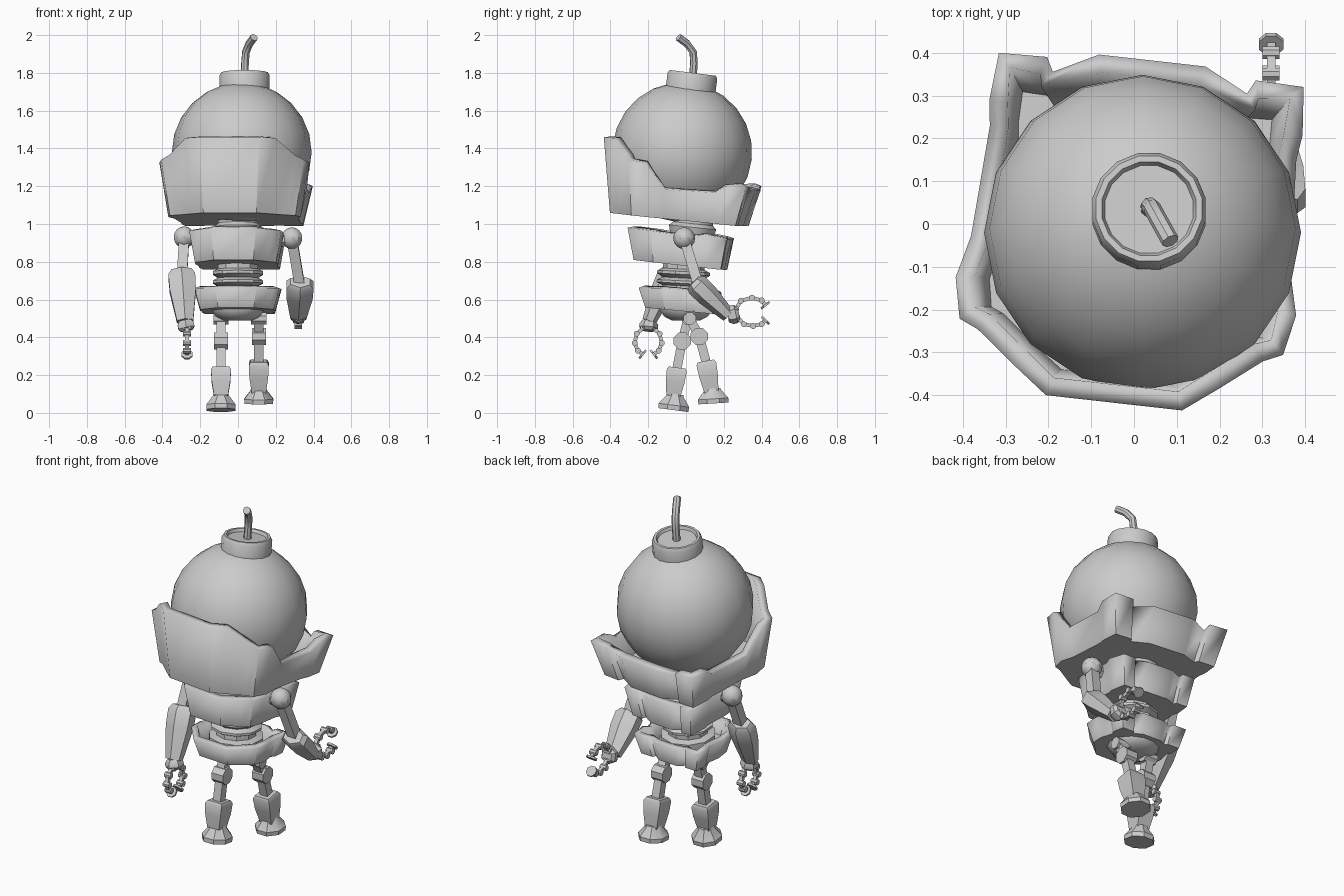
import bpy, bmesh, math
from mathutils import Vector, Matrix

cube = bpy.data.objects.get("Cube")
if cube:
    bpy.data.objects.remove(cube, do_unlink=True)

mat = bpy.data.materials.new("plain_grey")
mat.use_nodes = True
GREY = (0.6, 0.6, 0.6, 1)
mat.diffuse_color = GREY
mat.node_tree.nodes["Principled BSDF"].inputs["Base Color"].default_value = GREY
parts = []


def finish(name, bm):
    bmesh.ops.recalc_face_normals(bm, faces=bm.faces)
    mesh = bpy.data.meshes.new(name)
    bm.to_mesh(mesh)
    bm.free()
    mesh.materials.append(mat)
    ob = bpy.data.objects.new(name, mesh)
    bpy.context.collection.objects.link(ob)
    parts.append(ob)
    return ob


def bridge(bm, low, high):
    n = len(low)
    for i in range(n):
        j = (i + 1) % n
        bm.faces.new((low[i], low[j], high[j], high[i]))


def loft(name, a, b, rings, sides=8, sx=1, sy=1):
    """Rings of (fraction, radius) along the line from a to b."""
    a, b = Vector(a), Vector(b)
    w = (b - a).normalized()
    u = Vector((1, 0, 0)) if abs(w.x) < 0.9 else Vector((0, 1, 0))
    u = (u - w * u.dot(w)).normalized()
    v = w.cross(u)
    bm = bmesh.new()
    loops = []
    for t, r in rings:
        angles = [math.tau * (i + 0.5) / sides for i in range(sides)]
        loops.append([bm.verts.new(a.lerp(b, t) + u * math.cos(q) * r * sx
                                   + v * math.sin(q) * r * sy) for q in angles])
    for low, high in zip(loops, loops[1:]):
        bridge(bm, low, high)
    bm.faces.new(loops[0])
    bm.faces.new(loops[-1])
    return finish(name, bm)


def bar(name, a, b, r, sides=4):
    return loft(name, a, b, [(0, r), (1, r)], sides)


def disc_x(name, c, r, half, sides=8):
    c, d = Vector(c), Vector((half, 0, 0))
    return bar(name, c - d, c + d, r, sides)


def ball(name, c, r, seg, rings, tilt=0):
    bm = bmesh.new()
    bmesh.ops.create_uvsphere(bm, u_segments=seg, v_segments=rings, radius=r,
                              matrix=Matrix.Translation(c) @ Matrix.Rotation(tilt, 4, 'X'))
    return finish(name, bm)


def shell(name, half, floor, slope, scale, shift, yaw, thick):
    """Mirrored rim outline with tapering walls, a sloped floor and thickness."""
    rim = half + [(-x, y, z) for x, y, z in reversed(half)]
    bm = bmesh.new()
    top = [bm.verts.new(p) for p in rim]
    low = []
    for x, y, z in rim:
        yb = y * scale + shift
        low.append(bm.verts.new((x * scale, yb, floor - slope * yb)))
    bridge(bm, low, top)
    bm.faces.new(low)
    bm.transform(Matrix.Rotation(math.radians(yaw), 4, 'Z'))
    ob = finish(name, bm)
    mod = ob.modifiers.new("thickness", 'SOLIDIFY')
    mod.thickness = thick
    mod.offset = -1
    return ob


# Round head, cap and fuse
ball("head_ball", (0.02, -0.02, 1.38), 0.37, 16, 12, -0.1)
loft("head_cap", (0.035, 0.022, 1.69), (0.035, 0.036, 1.8),
     [(0, 0.125), (0.1, 0.135), (0.85, 0.135), (1, 0.126), (1, 0.112), (0.85, 0.105)], 16)
curve = bpy.data.curves.new("fuse", 'CURVE')
curve.dimensions = '3D'
curve.bevel_depth = 0.021
curve.bevel_resolution = 2
curve.use_fill_caps = True
path = [(0.035, 0.035, 1.76), (0.037, 0.042, 1.85), (0.042, 0.038, 1.91),
        (0.06, 0.005, 1.955), (0.085, -0.04, 1.988)]
line = curve.splines.new('POLY')
line.points.add(len(path) - 1)
for pt, co in zip(line.points, path):
    pt.co = (*co, 1)
curve.materials.append(mat)
fuse = bpy.data.objects.new("fuse", curve)
bpy.context.collection.objects.link(fuse)

# Open collar around the head: high front, low sides, blocky back corners
shell("head_collar", [
    (0.16, -0.42, 1.46), (0.24, -0.36, 1.455), (0.335, -0.285, 1.365), (0.38, -0.265, 1.34),
    (0.4, -0.17, 1.325), (0.375, -0.07, 1.185), (0.36, 0.19, 1.165), (0.368, 0.25, 1.2),
    (0.358, 0.362, 1.2), (0.245, 0.365, 1.195), (0.228, 0.332, 1.17), (0.125, 0.384, 1.18)],
    1.02, 0.1, 0.88, -0.02, -6.4, 0.045)

# Neck and chest
loft("neck", (0, 0.02, 0.84), (0, 0.04, 1.03),
     [(0, 0.17), (0.45, 0.17), (0.55, 0.12), (0.75, 0.13), (0.85, 0.11), (1, 0.11)], 12)
shell("chest", [
    (0.12, -0.3, 0.98), (0.2, -0.21, 0.97), (0.245, -0.17, 0.965), (0.25, -0.07, 0.95),
    (0.235, 0.08, 0.94), (0.245, 0.12, 0.945), (0.23, 0.235, 0.925), (0.155, 0.235, 0.925),
    (0.145, 0.21, 0.92), (0.08, 0.245, 0.92)],
    0.78, 0.11, 0.88, -0.005, -5, 0.04)

# Bellows waist and pelvis
loft("waist", (0, -0.02, 0.6), (0, -0.01, 0.79),
     [(0, 0.15), (0.2, 0.15), (0.25, 0.11), (0.38, 0.11), (0.45, 0.14), (0.52, 0.14),
      (0.6, 0.11), (0.7, 0.14), (0.78, 0.14), (0.85, 0.11), (1, 0.11)], 10)
shell("pelvis", [
    (0.11, -0.245, 0.662), (0.195, -0.15, 0.66), (0.225, -0.12, 0.66), (0.232, -0.03, 0.655),
    (0.21, 0.06, 0.645), (0.225, 0.09, 0.65), (0.215, 0.175, 0.64), (0.13, 0.175, 0.64),
    (0.115, 0.155, 0.635), (0.07, 0.185, 0.635)],
    0.538, 0.09, 0.86, 0, -3, 0.035)
loft("hip_bowl", (0, 0, 0.49), (0, 0, 0.56),
     [(0, 0.08), (0.3, 0.12), (0.8, 0.145), (1, 0.145)], 12)


# Striding legs
def leg(side, x, hip, knee, shin_top, ankle, foot_low, foot_top):
    at = lambda p: (x, *p)
    bar(side + "_thigh", at(hip), at(knee), 0.034)
    disc_x(side + "_knee", at(knee), 0.049, 0.037)
    disc_x(side + "_hip_joint", at(hip), 0.035, 0.04)
    bar(side + "_shin_rod", at(knee), at(shin_top), 0.034)
    loft(side + "_shin_guard", at(shin_top), at(ankle),
         [(0, 0.062), (0.1, 0.075), (0.5, 0.07), (1, 0.053)], 4)
    loft(side + "_foot", at(foot_low), at(foot_top),
         [(0, 0.086), (0.3, 0.088), (0.85, 0.05), (1, 0.045)], 8, 0.95, 1)


leg("right", -0.09, (0.01, 0.5), (-0.02, 0.38), (-0.047, 0.24), (-0.067, 0.09),
    (-0.067, 0.015), (-0.056, 0.1))
leg("left", 0.11, (0.02, 0.5), (0.07, 0.405), (0.105, 0.275), (0.135, 0.11),
    (0.145, 0.05), (0.14, 0.13))


# Arms with broad forearm guards and two-fingered claws
def arm(side, shoulder, elbow, wrist, palm, fingers):
    sh, el = Vector(shoulder), Vector(elbow)
    ball(side + "_shoulder", shoulder, 0.058, 10, 8)
    bar(side + "_shoulder_pin", shoulder, (sh.x * 0.5, sh.y, sh.z - 0.02), 0.04, 8)
    bar(side + "_upper_arm", shoulder, el.lerp(Vector(wrist), 0.15), 0.038)
    loft(side + "_forearm", elbow, wrist,
         [(0, 0.06), (0.1, 0.082), (0.4, 0.08), (1, 0.05)], 6, 1, 0.75)
    loft(side + "_wrist", wrist, palm, [(-0.1, 0.035), (0.3, 0.05), (0.7, 0.05), (1, 0.035)], 6)
    x = palm[0]
    for n, chain in enumerate(fingers):
        pts = [(x, *p) for p in chain]
        label = side + "_finger_" + "ab"[n]
        for a, b in zip(pts, pts[1:]):
            bar(label + "_link", a, b, 0.014)
        for p in pts[:-1]:
            disc_x(label + "_joint", p, 0.016, 0.02)
        a, b = Vector(pts[-2]), Vector(pts[-1])
        d = (b - a).normalized() * 0.006
        bar(label + "_pad", b - d, b + d, 0.031, 8)


arm("left", (0.285, -0.01, 0.925), (0.33, 0.04, 0.695), (0.32, 0.225, 0.515), (0.32, 0.28, 0.528),
    [[(0.265, 0.55), (0.29, 0.593), (0.35, 0.61), (0.4, 0.595), (0.42, 0.57)],
     [(0.27, 0.51), (0.305, 0.47), (0.355, 0.46), (0.4, 0.47), (0.42, 0.49)]])
arm("right", (-0.285, -0.02, 0.93), (-0.3, -0.08, 0.755), (-0.28, -0.195, 0.485),
    (-0.27, -0.2, 0.435),
    [[(-0.225, 0.45), (-0.26, 0.42), (-0.272, 0.37), (-0.255, 0.33), (-0.23, 0.31)],
     [(-0.175, 0.45), (-0.14, 0.42), (-0.128, 0.37), (-0.145, 0.33), (-0.17, 0.31)]])

# Convert the fuse to a mesh and smooth the rounded parts
bpy.ops.object.select_all(action='DESELECT')
fuse.select_set(True)
bpy.context.view_layer.objects.active = fuse
bpy.ops.object.convert(target='MESH')
for ob in parts:
    ob.select_set(True)
bpy.ops.object.shade_smooth_by_angle(angle=math.radians(35))
